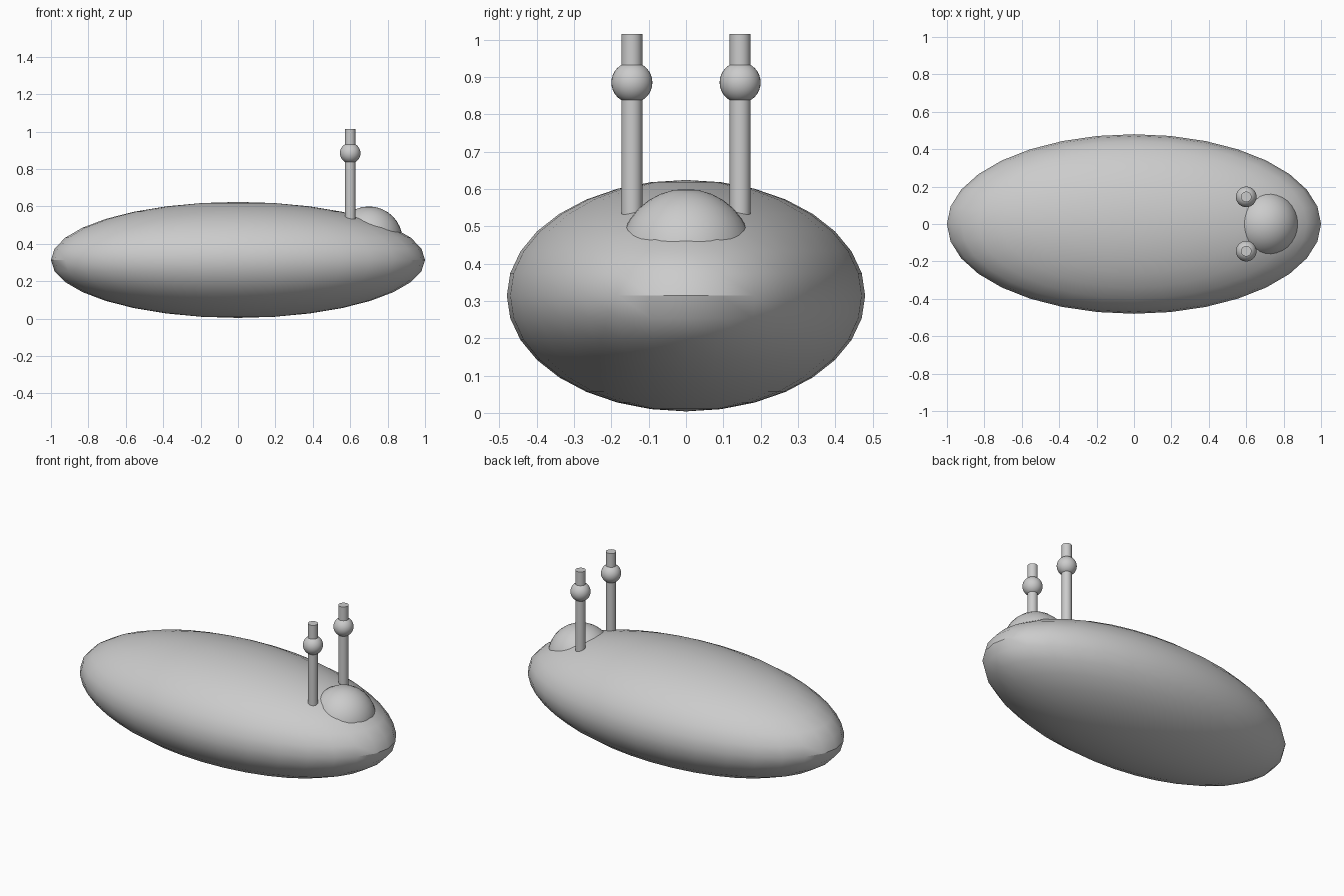
import bpy

if "Cube" in bpy.data.objects:
    bpy.data.objects.remove(bpy.data.objects["Cube"])


def smooth(ob, name):
    ob.name = name
    bpy.ops.object.shade_smooth_by_angle()
    return ob


def ball(name, loc, scale):
    bpy.ops.mesh.primitive_uv_sphere_add(segments=32, ring_count=16, radius=1, location=loc)
    ob = bpy.context.object
    ob.scale = scale
    bpy.ops.object.transform_apply(location=False, rotation=False, scale=True)
    return smooth(ob, name)


def rod(name, loc, radius, z0, z1):
    bpy.ops.mesh.primitive_cylinder_add(vertices=32, radius=radius, depth=z1 - z0,
                                        location=(loc[0], loc[1], (z0 + z1) / 2))
    return smooth(bpy.context.object, name)


# long flattened body
ball("body", (0, 0, 0.314), (1, 0.48, 0.31))

# rounded head half sunk into the body
ball("head", (0.7, 0, 0.42), (0.18, 0.18, 0.18))

# pair of eye stalks with eyeballs
for side, y in (("left", 0.145), ("right", -0.145)):
    rod(side + "_stalk", (0.6, y), 0.028, 0.415, 1.015)
    ball(side + "_eye", (0.6, y, 0.885), (0.055, 0.055, 0.055))
